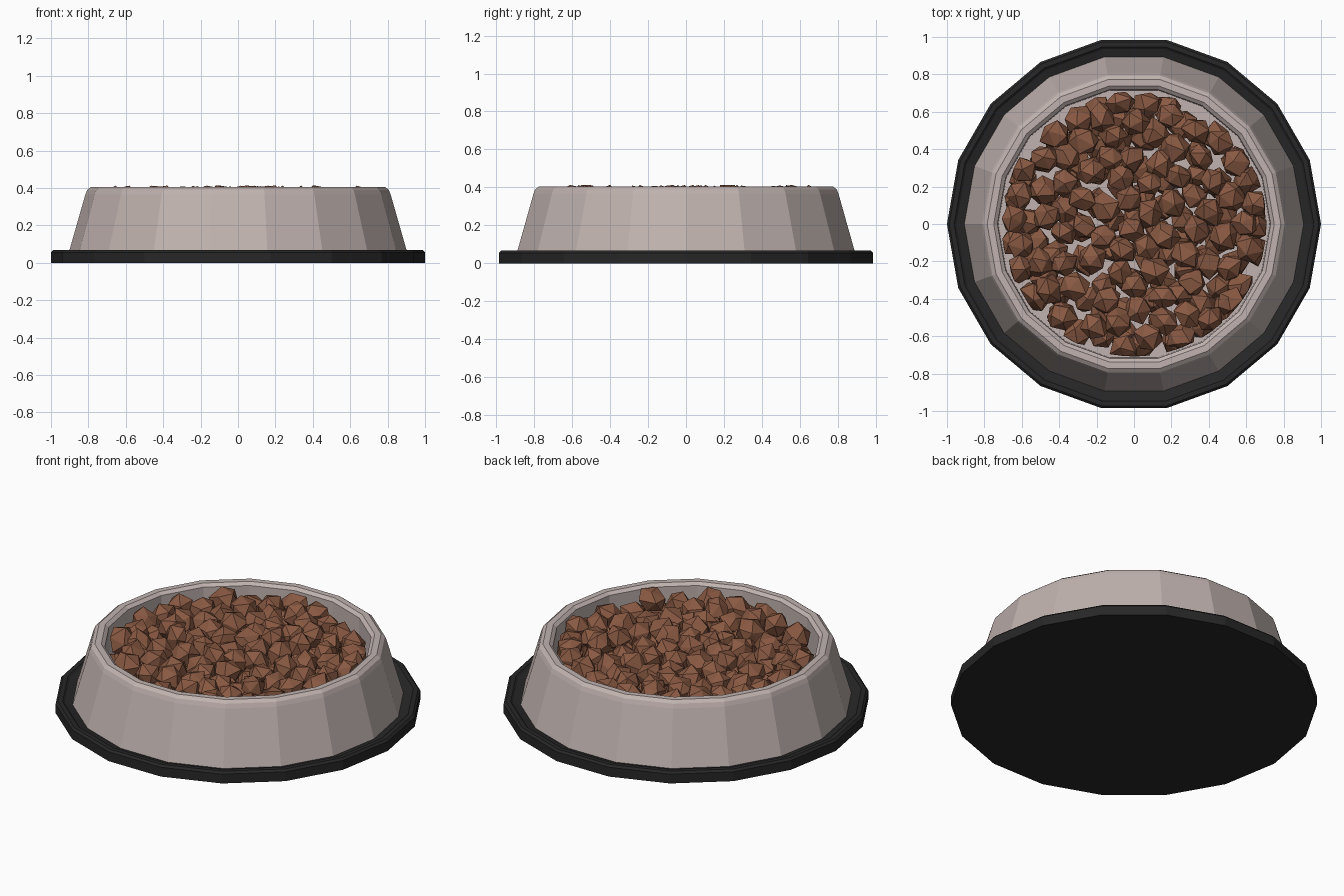
import bpy, bmesh, math, random
from mathutils import Matrix, Vector, Euler

if "Cube" in bpy.data.objects:
    bpy.data.objects.remove(bpy.data.objects["Cube"])

random.seed(11)
SIDES = 18


def material(name, rgb):
    m = bpy.data.materials.new(name)
    m.diffuse_color = (*rgb, 1)
    m.use_nodes = True
    m.node_tree.nodes["Principled BSDF"].inputs["Base Color"].default_value = m.diffuse_color
    return m


def make_object(name, bm, mat):
    mesh = bpy.data.meshes.new(name)
    bm.to_mesh(mesh)
    bm.free()
    mesh.materials.append(mat)
    ob = bpy.data.objects.new(name, mesh)
    bpy.context.collection.objects.link(ob)
    return ob


def lathe(name, profile, mat):
    """Revolve an (r, z) profile; the first and last rings are capped."""
    bm = bmesh.new()
    rings = [[bm.verts.new((r * math.cos(math.tau * i / SIDES),
                            r * math.sin(math.tau * i / SIDES), z))
              for i in range(SIDES)] for r, z in profile]
    for a, b in zip(rings, rings[1:]):
        for i in range(SIDES):
            j = (i + 1) % SIDES
            bm.faces.new((a[i], a[j], b[j], b[i]))
    bm.faces.new(rings[0][::-1])
    bm.faces.new(rings[-1])
    bmesh.ops.recalc_face_normals(bm, faces=bm.faces)
    return make_object(name, bm, mat)


rubber = material("rubber", (0.02, 0.02, 0.02))
metal = material("bowl_grey", (0.53, 0.45, 0.43))
brown = material("kibble_brown", (0.25, 0.10, 0.055))

# Rubber foot with softened top edge and a shallow recess for the bowl
lathe("rubber_base", [(1.0, 0), (1.0, 0.056), (0.988, 0.068),
                      (0.962, 0.068), (0.95, 0.058), (0.9, 0.045)], rubber)

# Tapered bowl with broad rounded rim and sunken floor
lathe("bowl", [(0.909, 0.04), (0.816, 0.365), (0.806, 0.39), (0.785, 0.406),
               (0.75, 0.406), (0.73, 0.39), (0.726, 0.2)], metal)


# Kibble: scattered irregular chunks in two overlapping layers
def scatter(limit, spacing, tries):
    pts = []
    for _ in range(tries):
        r, a = limit * math.sqrt(random.random()), random.uniform(0, math.tau)
        p = Vector((r * math.cos(a), r * math.sin(a)))
        if all((p - q).length > spacing for q in pts):
            pts.append(p)
    return pts


bm = bmesh.new()
for height, spacing, tries in ((0.265, 0.105, 1500), (0.335, 0.114, 3000)):
    for p in scatter(0.668, spacing, tries):
        size = [random.uniform(0.074, 0.088) for _ in range(3)]
        turn = Euler([random.uniform(0, math.tau) for _ in range(3)]).to_matrix().to_4x4()
        z = height + random.uniform(-0.025, 0.01)
        chunk = bmesh.ops.create_icosphere(
            bm, subdivisions=1, radius=1,
            matrix=Matrix.Translation((p.x, p.y, z)) @ turn @ Matrix.Diagonal((*size, 1)))
        for v in chunk["verts"]:
            v.co += Vector([random.uniform(-0.011, 0.011) for _ in range(3)])
            v.co.z = min(v.co.z, 0.413)
            reach = v.co.xy.length  # keep chunks inside the bowl wall
            if reach > 0.708:
                v.co.xy = v.co.xy * (0.708 / reach)
make_object("kibble", bm, brown)
